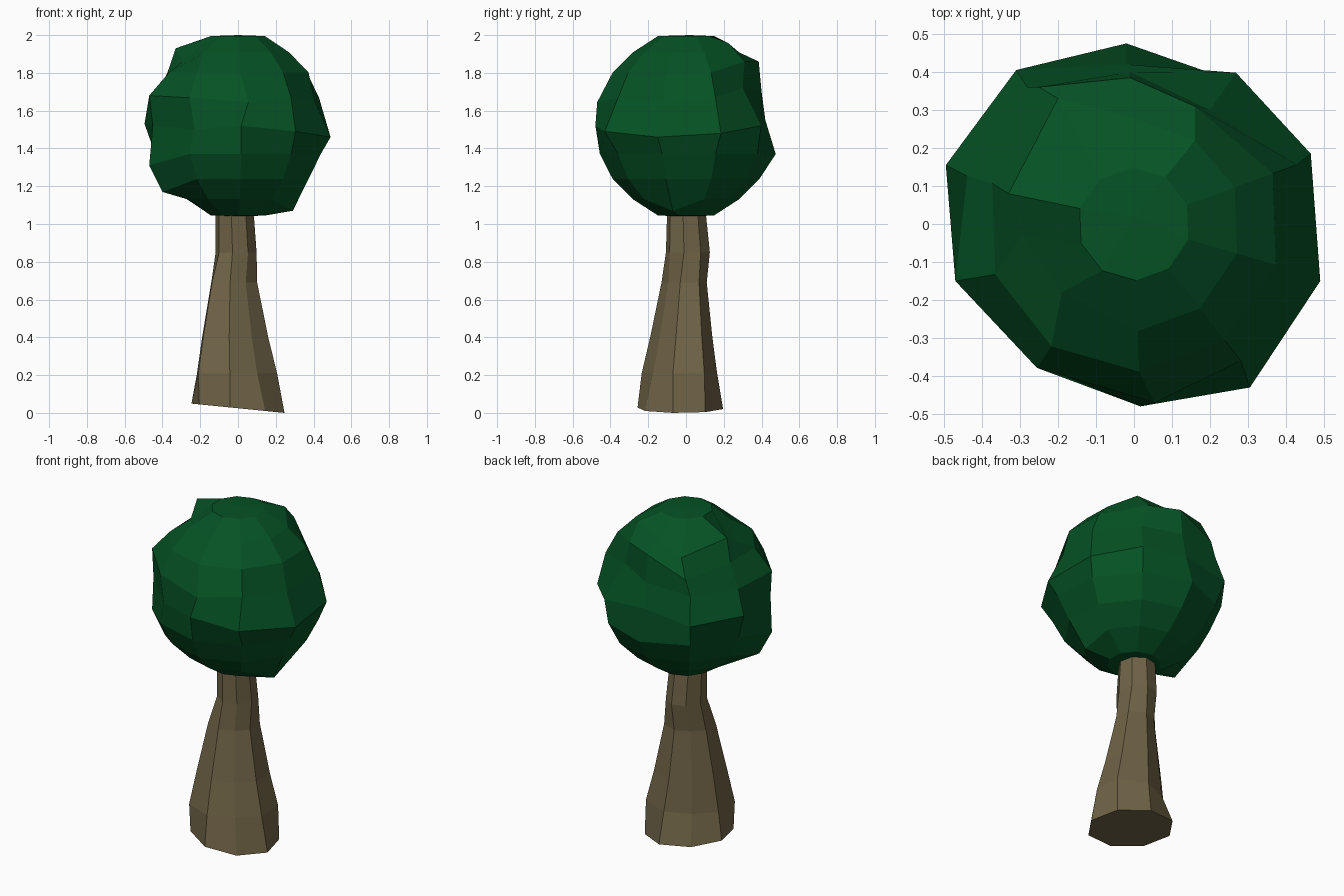
import bpy, bmesh
from math import sin, cos, radians

if "Cube" in bpy.data.objects:
    bpy.data.objects.remove(bpy.data.objects["Cube"])

def material(name, rgb):
    m = bpy.data.materials.new(name)
    m.diffuse_color = (*rgb, 1)
    m.use_nodes = True
    m.node_tree.nodes["Principled BSDF"].inputs["Base Color"].default_value = m.diffuse_color
    return m

def loft(name, rings, mat, bottom=None, top=None):
    """Skin stacked rings of points; close ends with a pole point or a flat cap."""
    bm = bmesh.new()
    loops = [[bm.verts.new(p) for p in ring] for ring in rings]
    n = len(loops[0])
    for a, b in zip(loops, loops[1:]):
        for i in range(n):
            j = (i + 1) % n
            bm.faces.new((a[i], a[j], b[j], b[i]))
    for loop, pole in ((loops[0], bottom), (loops[-1], top)):
        if pole is None:
            bm.faces.new(loop)
        else:
            p = bm.verts.new(pole)
            for i in range(n):
                bm.faces.new((loop[i], loop[(i + 1) % n], p))
    bmesh.ops.recalc_face_normals(bm, faces=bm.faces)
    me = bpy.data.meshes.new(name)
    bm.to_mesh(me)
    bm.free()
    me.materials.append(mat)
    ob = bpy.data.objects.new(name, me)
    bpy.context.collection.objects.link(ob)
    return ob

# Trunk: eight-sided, flared at the foot, with a slight neck under the crown
# (height, centre x, centre y, radius x, radius y)
levels = [(0.03, 0.0, -0.03, 0.25, 0.23), (0.21, -0.005, -0.035, 0.218, 0.20),
          (0.40, -0.015, -0.025, 0.18, 0.165), (0.69, -0.02, -0.01, 0.125, 0.12),
          (0.85, -0.01, 0.01, 0.11, 0.118), (1.12, -0.02, 0.0, 0.10, 0.10)]
trunk_rings = []
for z, cx, cy, rx, ry in levels:
    ring = []
    for k in range(8):
        a = radians(-100 + 45 * k)
        tilt = -0.025 * cos(a) if z < 0.1 else 0   # uneven foot
        # middle of the trunk is wider along one diagonal
        s = 1 + (0.15 * cos(2 * a - radians(75)) if 0.2 < z < 0.8 else 0)
        ring.append((cx + s * rx * cos(a), cy + s * ry * sin(a), z + tilt))
    trunk_rings.append(ring)
# lowest foot point rests on the ground
low = min(p[2] for p in trunk_rings[0])
trunk_rings[0] = [(x, y, z - low) for x, y, z in trunk_rings[0]]
loft("trunk", trunk_rings, material("bark", (0.16, 0.125, 0.062)))

# Crown: ten-sided faceted ball with a few dented and pulled corners
# (ring counted from the top, column from the front): moved position
moved = {
    (4, 0): (0.055, -0.47, 1.645), (5, 1): (0.305, -0.43, 1.49),
    (4, 2): (0.41, -0.12, 1.64), (5, 2): (0.49, -0.15, 1.46),
    (8, 2): (0.29, -0.07, 1.07), (5, 3): (0.465, 0.185, 1.48),
    (2, 4): (0.16, 0.22, 1.96), (3, 4): (0.16, 0.31, 1.86),
    (4, 4): (0.20, 0.30, 1.72), (3, 5): (-0.01, 0.385, 1.86),
    (4, 5): (-0.01, 0.40, 1.70), (5, 5): (-0.02, 0.42, 1.55),
    (6, 5): (-0.02, 0.475, 1.37), (2, 6): (-0.20, 0.33, 1.87),
    (3, 6): (-0.25, 0.36, 1.76), (5, 6): (-0.31, 0.405, 1.51),
    (2, 7): (-0.33, 0.08, 1.93), (5, 7): (-0.495, 0.155, 1.53),
    (2, 8): (-0.295, -0.03, 1.86), (4, 8): (-0.47, -0.15, 1.68),
    (6, 8): (-0.47, -0.15, 1.31), (7, 8): (-0.40, -0.13, 1.17),
    (2, 9): (-0.19, -0.18, 1.90), (5, 9): (-0.23, -0.38, 1.50),
}
crown_rings = []
for r in range(9, 0, -1):
    t = radians(18 * r)
    z = {1: 1.995, 9: 1.045}.get(r, 1.52 + 0.48 * cos(t))   # flattened ends
    ring = []
    for k in range(10):
        a = radians(-88 + 36 * k)
        ball = (0.48 * sin(t) * cos(a), 0.48 * sin(t) * sin(a), z)
        ring.append(moved.get((r, k), ball))
    crown_rings.append(ring)
loft("crown", crown_rings, material("leaves", (0.0015, 0.085, 0.018)),
     bottom=(0, 0, 1.04), top=(0, 0.02, 2.0))
